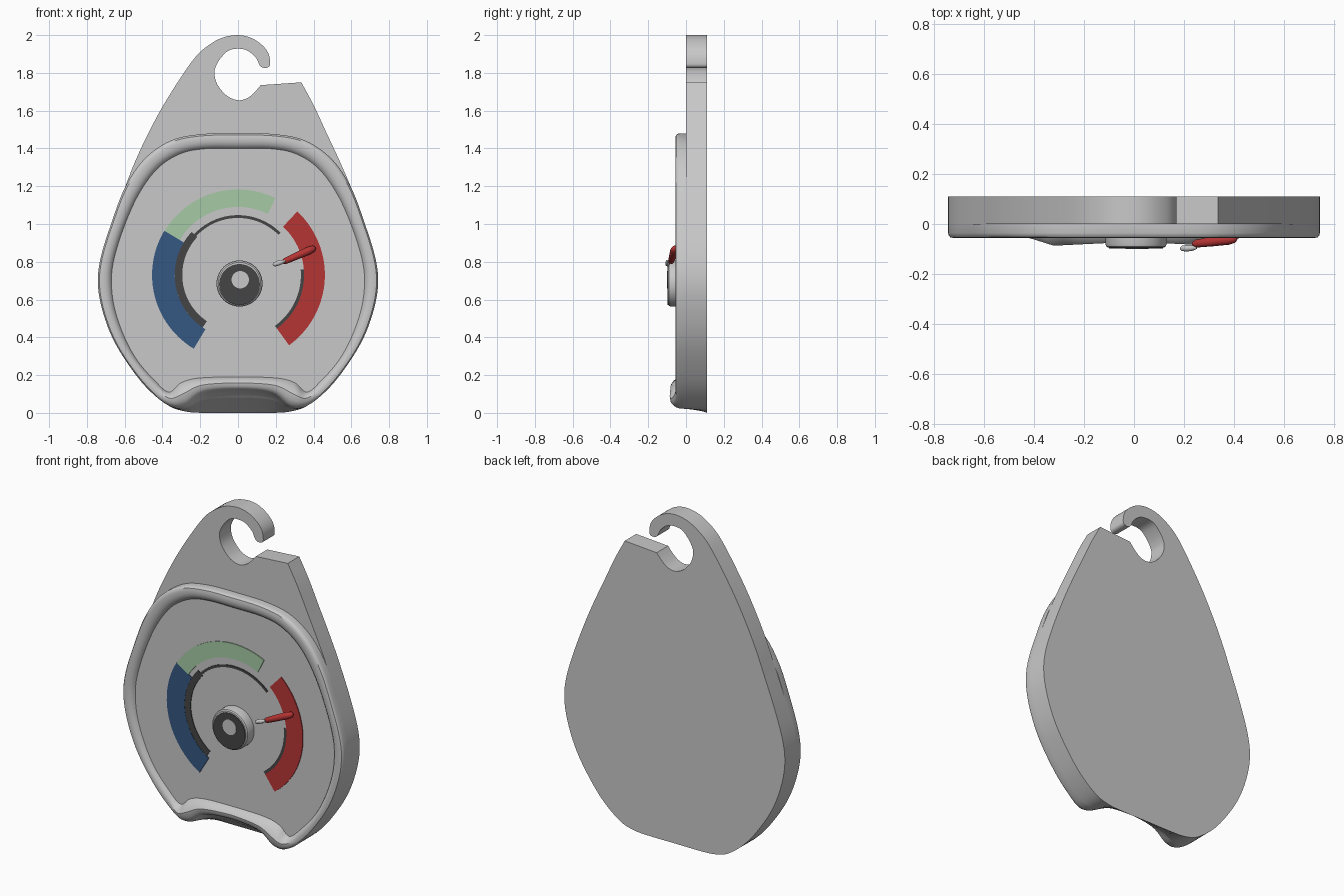
import bpy, bmesh, math
from mathutils import Vector

if "Cube" in bpy.data.objects:
    bpy.data.objects.remove(bpy.data.objects["Cube"])


def material(name, rgb):
    m = bpy.data.materials.new(name)
    m.diffuse_color = (*rgb, 1)
    m.use_nodes = True
    m.node_tree.nodes["Principled BSDF"].inputs["Base Color"].default_value = m.diffuse_color
    return m


GREY = material("light grey", (0.58, 0.58, 0.58))
DARK = material("dark grey", (0.06, 0.06, 0.06))
BLUE = material("blue", (0.036, 0.095, 0.22))
GREEN = material("green", (0.38, 0.59, 0.38))
RED = material("red", (0.47, 0.035, 0.035))


def spline(pts, closed, n=6):
    """Catmull-Rom curve through 2D points."""
    p = [Vector(q) for q in pts]
    m = len(p)
    out = []
    for i in range(m if closed else m - 1):
        if closed:
            a, b, c, d = (p[(i + k) % m] for k in (-1, 0, 1, 2))
        else:
            a, b, c, d = (p[min(max(i + k, 0), m - 1)] for k in (-1, 0, 1, 2))
        for j in range(n):
            t = j / n
            out.append(0.5 * (2 * b + (c - a) * t + (2 * a - 5 * b + 4 * c - d) * t ** 2
                              + (3 * b - a - 3 * c + d) * t ** 3))
    if not closed:
        out.append(p[-1])
    return out


def loft(name, rings, mat, angle=35):
    """Closed solid from rings of 3D points, capped at both ends."""
    bm = bmesh.new()
    vs = [[bm.verts.new(p) for p in r] for r in rings]
    n = len(vs[0])
    for a, b in zip(vs, vs[1:]):
        for i in range(n):
            bm.faces.new((a[i], a[(i + 1) % n], b[(i + 1) % n], b[i]))
    caps = [bm.faces.new(vs[0]), bm.faces.new(vs[-1])]
    bmesh.ops.recalc_face_normals(bm, faces=bm.faces)
    bmesh.ops.triangulate(bm, faces=caps)
    me = bpy.data.meshes.new(name)
    bm.to_mesh(me)
    bm.free()
    ob = bpy.data.objects.new(name, me)
    bpy.context.collection.objects.link(ob)
    me.materials.append(mat)
    bpy.ops.object.select_all(action='DESELECT')
    ob.select_set(True)
    bpy.context.view_layer.objects.active = ob
    bpy.ops.object.shade_smooth_by_angle(angle=math.radians(angle))
    return ob


def at(ring, y):
    return [(p.x, y, p.y) for p in ring]


def mirrored(half):
    """Right half running top to bottom; first and last points lie on x = 0."""
    return half + [(-x, z) for x, z in half[-2:0:-1]]


# Outlines: lower sides shared by back plate and bezel; t = scoop amount at the bottom
SIDE = [(0.6, 1.19), (0.672, 1.0), (0.725, 0.83), (0.742, 0.7), (0.725, 0.57),
        (0.675, 0.42), (0.6, 0.285), (0.49, 0.14), (0.37, 0.04)]


def bottom(t):
    return [(0.28, 0.008 + 0.022 * t), (0.18, 0.1 * t), (0, 0.12 * t)]


def body_outline(t):
    low = SIDE + bottom(t)
    low += [(-x, z) for x, z in low[-2::-1]]
    right = [(0.335, 1.75), (0.4, 1.63), (0.465, 1.49), (0.535, 1.34)]
    left = [(-0.545, 1.33), (-0.48, 1.47), (-0.4, 1.62), (-0.3, 1.78), (-0.22, 1.89)]
    hook = [(-0.15, 1.95), (-0.08, 1.987), (0, 2.0), (0.07, 1.985), (0.13, 1.945),
            (0.162, 1.9), (0.17, 1.85), (0.16, 1.83), (0.135, 1.827), (0.115, 1.84),
            (0.095, 1.88), (0.05, 1.918), (0, 1.928), (-0.05, 1.918), (-0.09, 1.88),
            (-0.115, 1.84), (-0.125, 1.8), (-0.11, 1.74), (-0.06, 1.68), (0, 1.655),
            (0.05, 1.667), (0.09, 1.7), (0.12, 1.735)]
    return spline(right + low + left + hook, False)


def bezel_outline(t):
    return spline(mirrored([(0, 1.48), (0.2, 1.475), (0.36, 1.44), (0.5, 1.34)]
                           + SIDE + bottom(t)), True)


INNER = spline(mirrored([(0, 1.4), (0.18, 1.398), (0.31, 1.37), (0.43, 1.29), (0.53, 1.15),
                         (0.605, 0.98), (0.655, 0.82), (0.67, 0.7), (0.655, 0.56),
                         (0.605, 0.41), (0.535, 0.28), (0.44, 0.17), (0.365, 0.11),
                         (0.3, 0.16), (0.2, 0.185), (0, 0.19)]), True)

# Back plate with open hanging hook
loft("back_plate", [at(body_outline(0), 0.11), at(body_outline(0.69), 0)], GREY)

# Raised rounded bezel with recessed dial face and swollen bottom lip
front = bezel_outline(1)
rings = [at(bezel_outline(0.69), 0)]
for s, y in [(0, -0.036), (0.04, -0.046), (0.12, -0.053), (0.3, -0.056), (0.55, -0.055),
             (0.75, -0.05), (0.9, -0.041), (1, -0.03)]:
    ring = []
    for a, b in zip(front, INNER):
        p = a.lerp(b, s)
        ax = abs(p.x)
        lip = 0
        if p.y < 0.25:
            fade = min(1, max(0, (0.42 - ax) / 0.1))
            lip = (0.016 + 0.05 * min(ax, 0.32) ** 1.0) * fade * math.sin(math.pi * s)
        ring.append((p.x, y - lip, p.y))
    rings.append(ring)
loft("dial_bezel", rings, GREY)


# Painted dial bands, thin plates on the face
def band(name, r0, r1, a0, a1, mat, y=-0.035):
    n = 28
    ang = [math.radians(a0 + (a1 - a0) * i / n) for i in range(n + 1)]
    pts = [Vector((r1 * math.cos(a), 0.73 + r1 * math.sin(a))) for a in ang]
    pts += [Vector((r0 * math.cos(a), 0.73 + r0 * math.sin(a))) for a in reversed(ang)]
    loft(name, [at(pts, -0.029), at(pts, y)], mat)


band("blue_band", 0.335, 0.455, 149, 239, BLUE)
band("green_band", 0.36, 0.453, 64, 149, GREEN)
band("red_band", 0.35, 0.46, -54, 47, RED)
band("blue_band_shadow", 0.295, 0.335, 137, 236, DARK, -0.034)
band("red_band_shadow", 0.333, 0.35, -54, 5, DARK, -0.034)
band("inner_arc_line", 0.302, 0.317, 45, 137, DARK, -0.034)


# Centre hub: grey knob, dark front disc, grey centre dot
def turned(name, cx, cz, profile, mat, n=40):
    loft(name, [[(cx + r * math.cos(2 * math.pi * i / n), y,
                  cz + r * math.sin(2 * math.pi * i / n)) for i in range(n)]
                for r, y in profile], mat)


turned("hub", 0.008, 0.685, [(0.122, -0.025), (0.122, -0.08), (0.119, -0.089),
                             (0.112, -0.094)], GREY)
turned("hub_disc", 0.008, 0.68, [(0.108, -0.093), (0.108, -0.097)], DARK)
turned("hub_dot", 0.012, 0.705, [(0.046, -0.096), (0.046, -0.1)], GREY)


# Pointer: red needle with a small grey end
def rod(name, a, b, radii, mat, n=14):
    a, b = Vector(a), Vector(b)
    d = (b - a).normalized()
    u = d.cross(Vector((0, 1, 0))).normalized()
    v = d.cross(u)
    loft(name, [[a.lerp(b, t) + r * (math.cos(2 * math.pi * i / n) * u
                                     + math.sin(2 * math.pi * i / n) * v) for i in range(n)]
                for t, r in radii], mat, 60)


rod("pointer_needle", (0.235, -0.08, 0.797), (0.41, -0.058, 0.875),
    [(0, 0.008), (0.08, 0.016), (0.4, 0.019), (0.8, 0.021), (0.95, 0.016), (1, 0.006)], RED)
rod("pointer_end", (0.185, -0.098, 0.783), (0.25, -0.095, 0.806),
    [(0, 0.004), (0.12, 0.011), (0.4, 0.013), (0.7, 0.012), (1, 0.005)], GREY)
